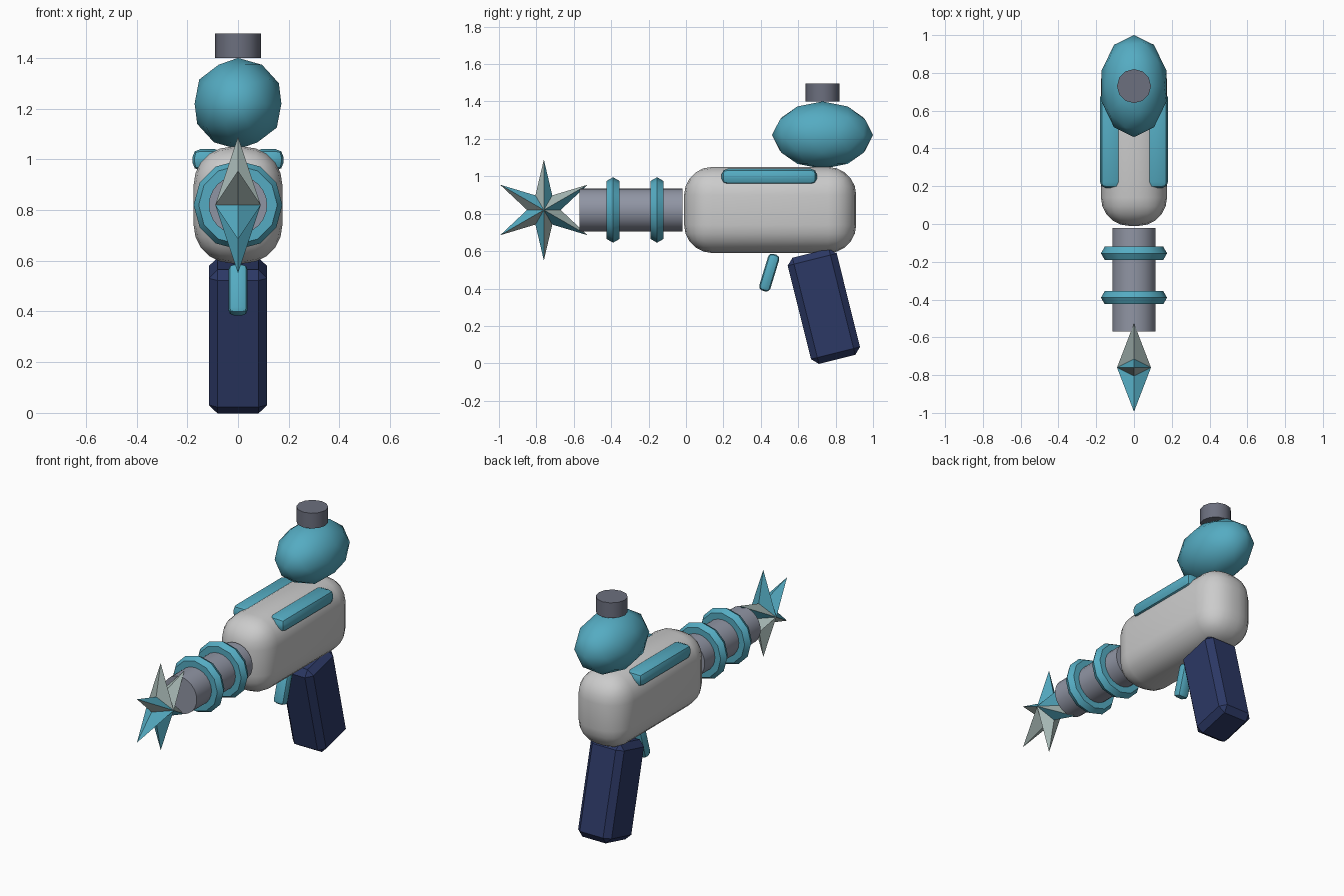
import bpy, bmesh
from math import radians, sin, cos, pi

if "Cube" in bpy.data.objects:
    bpy.data.objects.remove(bpy.data.objects["Cube"])


def material(name, rgb):
    m = bpy.data.materials.new(name)
    m.diffuse_color = (*rgb, 1)
    m.use_nodes = True
    m.node_tree.nodes["Principled BSDF"].inputs["Base Color"].default_value = m.diffuse_color
    return m


TEAL = material("teal", (0.09, 0.41, 0.54))
NAVY = material("navy", (0.025, 0.04, 0.13))
STEEL = material("steel", (0.28, 0.30, 0.37))
DARK_STEEL = material("dark_steel", (0.15, 0.16, 0.21))
PALE = material("pale", (0.40, 0.50, 0.48))


def finish(name, mat=None, angle=35):
    ob = bpy.context.object
    ob.name = name
    if mat:
        ob.data.materials.append(mat)
    bpy.ops.object.shade_smooth_by_angle(angle=radians(angle))
    return ob


def rounded_box(name, centre, size, bevel, segments, mat=None, tilt=0, angle=35):
    bpy.ops.mesh.primitive_cube_add(size=1, location=centre)
    ob = bpy.context.object
    ob.scale = size
    bpy.ops.object.transform_apply(location=False, rotation=False, scale=True)
    ob.rotation_euler.x = radians(tilt)
    bm = bmesh.new()
    bm.from_mesh(ob.data)
    bmesh.ops.bevel(bm, geom=bm.edges[:], offset=bevel, segments=segments,
                    profile=0.5, affect='EDGES', clamp_overlap=True)
    bm.to_mesh(ob.data)
    bm.free()
    return finish(name, mat, angle)


# Main body, grip and trigger
rounded_box("body", (0, 0.45, 0.82), (0.35, 0.92, 0.46), 0.15, 5)
rounded_box("grip", (0, 0.737, 0.305), (0.23, 0.27, 0.585), 0.035, 1, NAVY, 14, 25)
rounded_box("trigger", (0, 0.445, 0.485), (0.076, 0.062, 0.205), 0.022, 2, TEAL, -17)

# Side rails on the top edges of the body
for side, sx in (("left", -1), ("right", 1)):
    rounded_box(f"rail_{side}", (sx * 0.12, 0.445, 0.998), (0.12, 0.51, 0.085),
                0.032, 2, TEAL)

# Barrel with two rings
bpy.ops.mesh.primitive_cylinder_add(vertices=24, radius=0.115, depth=0.55,
                                    location=(0, -0.295, 0.82), rotation=(pi / 2, 0, 0))
finish("barrel", STEEL)
for i, y in enumerate((-0.39, -0.155)):
    bpy.ops.mesh.primitive_torus_add(major_radius=0.135, minor_radius=0.04,
                                     major_segments=12, minor_segments=6,
                                     location=(0, y, 0.82), rotation=(pi / 2, 0, 0))
    finish(f"barrel_ring_{i + 1}", TEAL)

# Tank and cap
bpy.ops.mesh.primitive_ico_sphere_add(subdivisions=2, radius=1, location=(0, 0.73, 1.22))
bpy.context.object.scale = (0.18, 0.27, 0.18)
bpy.ops.object.transform_apply(location=False, rotation=False, scale=True)
finish("tank", TEAL, 60)
bpy.ops.mesh.primitive_cylinder_add(vertices=12, radius=0.09, depth=0.095,
                                    location=(0, 0.73, 1.448))
finish("tank_cap", DARK_STEEL)

# Faceted six-pointed star at the muzzle, alternating facet colours
bm = bmesh.new()
rim = []
for i in range(12):
    r, a = (0.27 if i % 2 else 0.09), i * pi / 6
    rim.append(bm.verts.new((0, r * cos(a), r * sin(a))))
for sx in (-1, 1):
    tip = bm.verts.new((sx * 0.09, 0, 0))
    for i in range(12):
        f = bm.faces.new((rim[i], rim[(i + 1) % 12], tip))
        f.material_index = i % 2
bmesh.ops.recalc_face_normals(bm, faces=bm.faces[:])
mesh = bpy.data.meshes.new("muzzle_star")
bm.to_mesh(mesh)
bm.free()
mesh.materials.append(TEAL)
mesh.materials.append(PALE)
star = bpy.data.objects.new("muzzle_star", mesh)
star.location = (0, -0.76, 0.82)
bpy.context.collection.objects.link(star)
